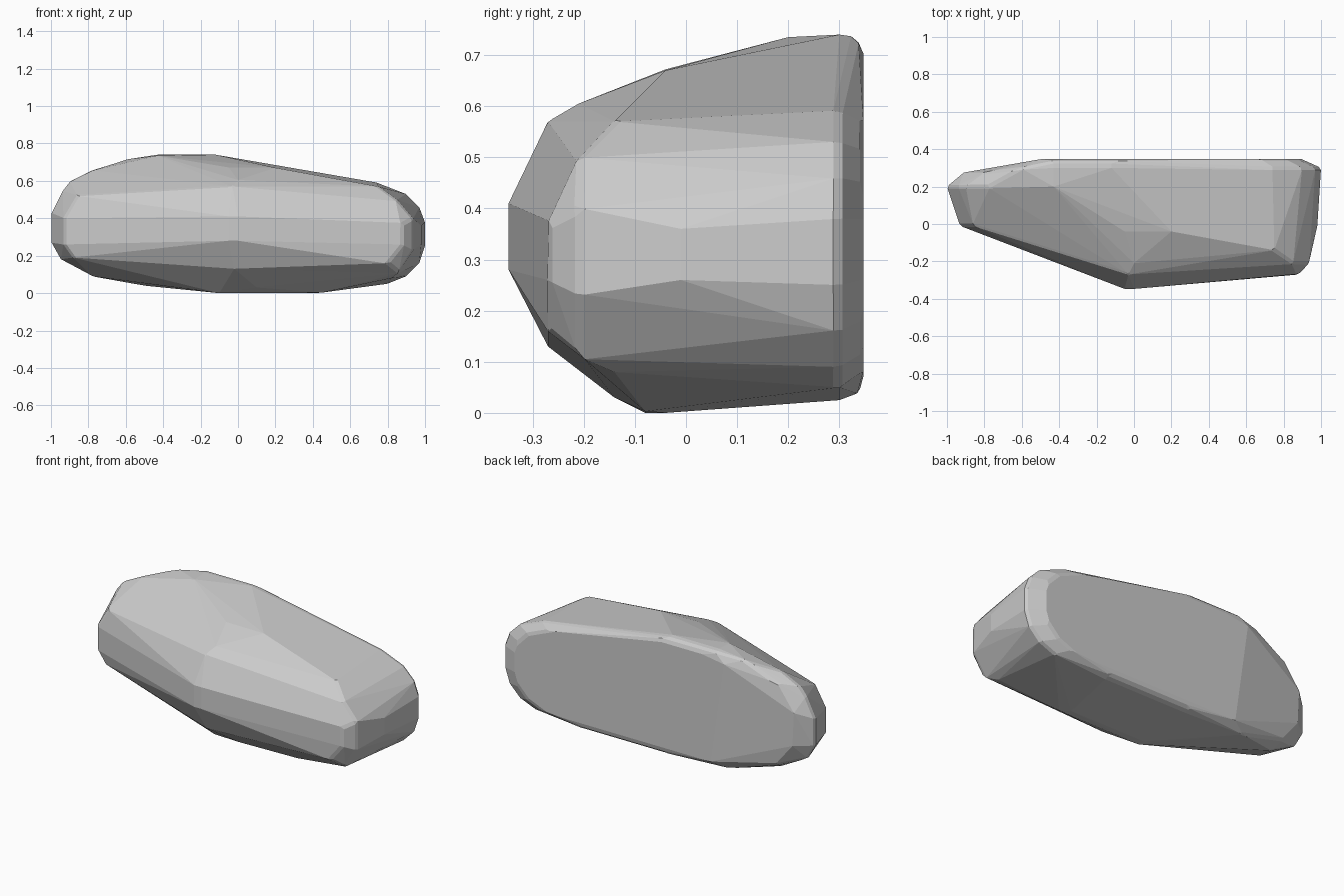
import bpy, bmesh

if "Cube" in bpy.data.objects:
    bpy.data.objects.remove(bpy.data.objects["Cube"])

bm = bmesh.new()


def section(y, outline):
    """Add an (x, z) outline at depth y to the hull cloud."""
    for x, z in outline:
        bm.verts.new((x, y, z))


# Widest outline just in front of the flat back
rim = [(-0.43, .74), (-0.12, .74), (.75, .59), (.9, .53), (.97, .46),
       (1, .38), (1, .25), (.97, .16), (.9, .09), (.8, .05),
       (.45, .025), (-.1, .025), (-.5, .04), (-.6, .715)]
section(.3, rim)

# Flat back: the rim pulled inwards and cut short at the left
back = [(max(-.57, .2 + (x - .2) * .87), .37 + (z - .37) * .9) for x, z in rim]
section(.347, back)
section(.335, [(-.43, .735), (-.12, .735), (.45, .038), (-.1, .038)])

# Rounded left tip
section(.275, [(-.9, .27), (-.91, .47), (-.8, .62), (-.8, .13)])
section(.2, [(-1, .43), (-1, .27), (-.95, .18), (-.94, .55), (-.9, .6),
             (-.78, .66), (-.78, .09), (-.43, .735)])

# Middle body: shoulders, base and left front corner
section(-.01, [(-.93, .40), (-.93, .26), (-.88, .19), (-.86, .52),
               (.98, .36), (.98, .26)])
section(-.04, [(.2, .67), (-.05, .672), (.5, .62), (-.1, 0), (.4, 0)])
section(-.08, [(-.1, 0), (.45, .003)])
section(-.14, [(.75, .57), (.1, .03), (.82, .08)])

# Right front corner and front ridge
section(-.21, [(0, .605), (.935, .4), (.935, .23), (.85, .5), (.86, .11)])
section(-.27, [(-.03, .57), (-.02, .13), (.88, .26), (.88, .37), (.8, .16)])
section(-.347, [(-.05, .28), (0, .28), (-.05, .41), (0, .41)])

# Wrap the sections in one convex faceted skin
hull = bmesh.ops.convex_hull(bm, input=bm.verts)
inner = {v for v in hull["geom_interior"] + hull["geom_unused"]
         if isinstance(v, bmesh.types.BMVert)}
bmesh.ops.delete(bm, geom=list(inner), context='VERTS')
bmesh.ops.dissolve_limit(bm, angle_limit=.03, verts=bm.verts, edges=bm.edges)
bmesh.ops.recalc_face_normals(bm, faces=bm.faces)

mesh = bpy.data.meshes.new("boulder")
bm.to_mesh(mesh)
bm.free()
boulder = bpy.data.objects.new("boulder", mesh)
bpy.context.collection.objects.link(boulder)

# Small chamfer softens the worn edges
bevel = boulder.modifiers.new("worn_edges", 'BEVEL')
bevel.width = .012
bevel.segments = 1
bevel.angle_limit = .5
